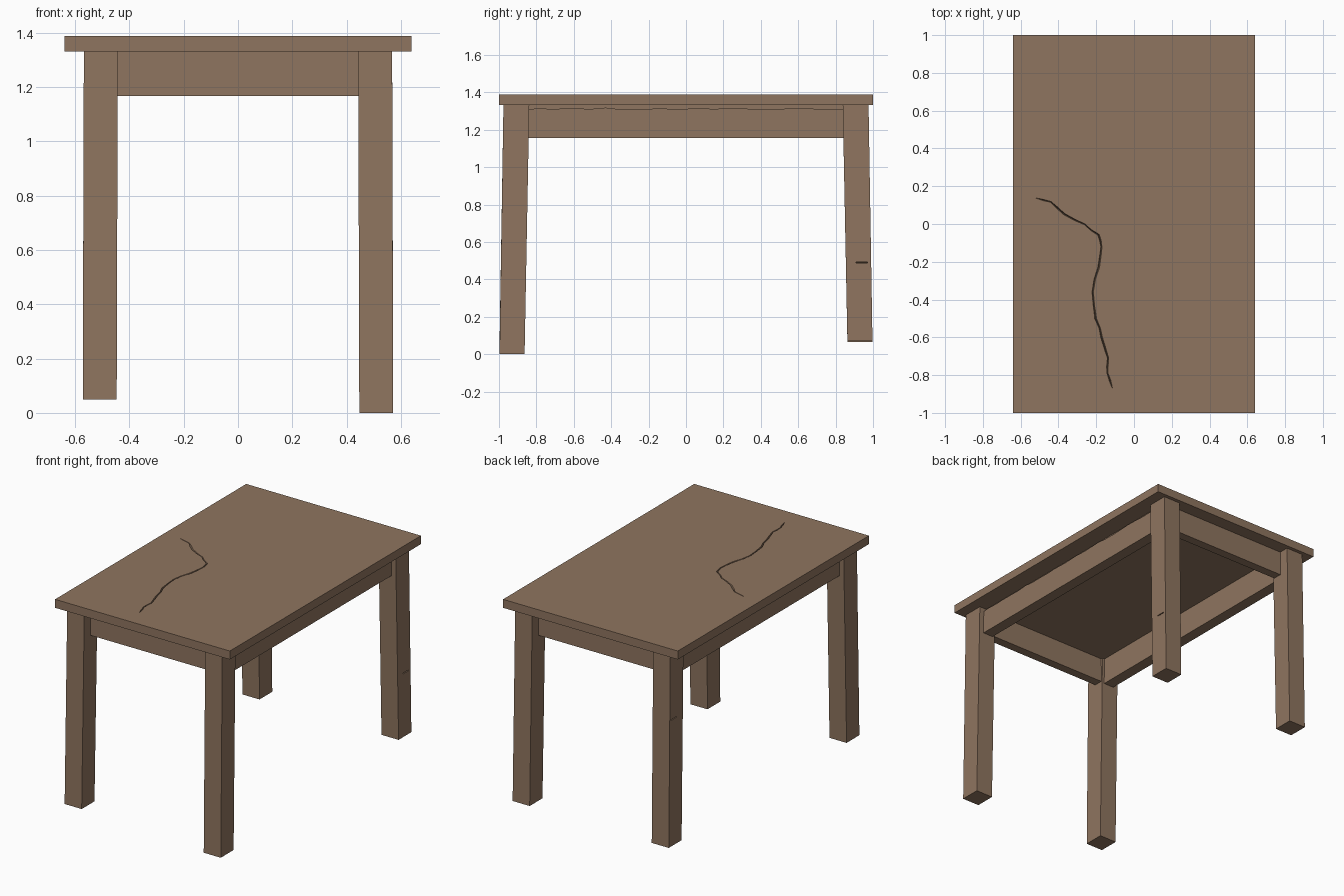
import bpy, bmesh, random
from mathutils import Vector

random.seed(4)
if "Cube" in bpy.data.objects:
    bpy.data.objects.remove(bpy.data.objects["Cube"])

wood = bpy.data.materials.new("brown_wood")
wood.use_nodes = True
WOOD = (0.275, 0.178, 0.115, 1)
wood.diffuse_color = WOOD
wood.node_tree.nodes["Principled BSDF"].inputs["Base Color"].default_value = WOOD


def loft(name, rings):
    """Closed solid through a list of equal-length point rings."""
    bm = bmesh.new()
    loops = [[bm.verts.new(p) for p in ring] for ring in rings]
    n = len(loops[0])
    for a, b in zip(loops, loops[1:]):
        for i in range(n):
            j = (i + 1) % n
            bm.faces.new((a[i], a[j], b[j], b[i]))
    bm.faces.new(loops[0][::-1])
    bm.faces.new(loops[-1])
    bmesh.ops.recalc_face_normals(bm, faces=bm.faces)
    mesh = bpy.data.meshes.new(name)
    bm.to_mesh(mesh)
    bm.free()
    mesh.materials.append(wood)
    obj = bpy.data.objects.new(name, mesh)
    bpy.context.collection.objects.link(obj)
    return obj


def rect(x0, x1, y0, y1, z):
    return [(x0, y0, z), (x1, y0, z), (x1, y1, z), (x0, y1, z)]


def box(name, x0, x1, y0, y1, z0, z1):
    return loft(name, [rect(x0, x1, y0, y1, z0), rect(x0, x1, y0, y1, z1)])


def carve(obj, cutter):
    """Subtract a hidden cutter from a part."""
    cutter.hide_render = True
    cutter.hide_viewport = True
    mod = obj.modifiers.new("carve", 'BOOLEAN')
    mod.operation = 'DIFFERENCE'
    mod.solver = 'EXACT'
    mod.object = cutter


UNDER = 1.332

# Tabletop
top = box("tabletop", -0.64, 0.64, -1, 1, UNDER, 1.388)

# Meandering crack in the tabletop: a tapered V groove with ragged width
path = [(-0.52, 0.14), (-0.44, 0.12), (-0.37, 0.05), (-0.26, 0.0), (-0.19, -0.06),
        (-0.17, -0.12), (-0.19, -0.23), (-0.22, -0.36), (-0.20, -0.5),
        (-0.17, -0.6), (-0.14, -0.71), (-0.14, -0.79), (-0.11, -0.87)]
pts = []
for a, b in zip(path, path[1:]):
    for t in (0, 0.5):
        pts.append(Vector(a).lerp(Vector(b), t))
pts.append(Vector(path[-1]))
rings = []
for i, p in enumerate(pts):
    d = (pts[min(i + 1, len(pts) - 1)] - pts[max(i - 1, 0)]).normalized()
    side = Vector((-d.y, d.x))
    p = p + side * random.uniform(-0.004, 0.004)
    ends = i in (0, len(pts) - 1)
    w = 0.002 if ends else random.uniform(0.003, 0.007)
    l, r = p + side * w, p - side * w
    rings.append([(l.x, l.y, 1.395), (r.x, r.y, 1.395),
                  (p.x, p.y, 1.385 if ends else 1.372)])
carve(top, loft("crack_cutter", rings))

# Splayed legs worn to different lengths: side, end, foot height
legs = {}
for name, sx, sy, foot in (("front_left_leg", 1, -1, 0.0), ("front_right_leg", -1, -1, 0.05),
                           ("back_left_leg", 1, 1, 0.07), ("back_right_leg", -1, 1, 0.065)):
    lower = rect(sx * 0.447, sx * 0.572, sy * 0.863, sy * 0.997, foot)
    upper = rect(sx * 0.443, sx * 0.568, sy * 0.838, sy * 0.976, UNDER)
    legs[name] = loft(name, [lower, upper])

# Small splits in the outer edges of the back legs
for name, sx, z in (("back_left_leg", 1, 0.47), ("back_right_leg", -1, 0.88)):
    y = 0.99
    cut = loft(name + "_split_cutter",
               [[(sx * 0.552, yy, z + 0.02), (sx * 0.60, yy, z + 0.028), (sx * 0.60, yy, z + 0.012)]
                for yy in (y - 0.08, y - 0.02)])
    carve(legs[name], cut)

# End aprons, set back from the leg faces
for name, s in (("front_apron", -1), ("back_apron", 1)):
    box(name, -0.46, 0.46, *sorted((s * 0.91, s * 0.85)), 1.168, UNDER)

# Side aprons: solid board behind a facing with a chipped upper edge
for name, s in (("left_apron", 1), ("right_apron", -1)):
    box(name, *sorted((s * 0.515, s * 0.46)), -0.86, 0.86, 1.155, UNDER)
    steps = 24
    ys = [-0.86 + 1.72 * i / steps for i in range(steps + 1)]
    edge = [(y, random.uniform(1.308, 1.318)) for y in ys]
    loft(name + "_facing",
         [[(s * 0.515, y, 1.155), (s * 0.535, y, 1.155), (s * 0.535, y, z), (s * 0.515, y, z)]
          for y, z in edge])

# Chips along the underside edges of the tabletop
for i, (x, y) in enumerate(((0.64, -0.2), (0.15, 1.0), (-0.4, 1.0))):
    along_y = x == 0.64
    chip = []
    for t, k in ((-0.07, 0.2), (-0.02, 1), (0.03, 0.7), (0.07, 0.2)):
        tri = ((0.02, UNDER - 0.02), (0.02, UNDER + 0.012 * k), (-0.02 * k, UNDER - 0.02))
        chip.append([(x + o, y + t, z) if along_y else (x + t * 0.4, y + o, z) for o, z in tri])
    carve(top, loft("chip_cutter_%d" % i, chip))
